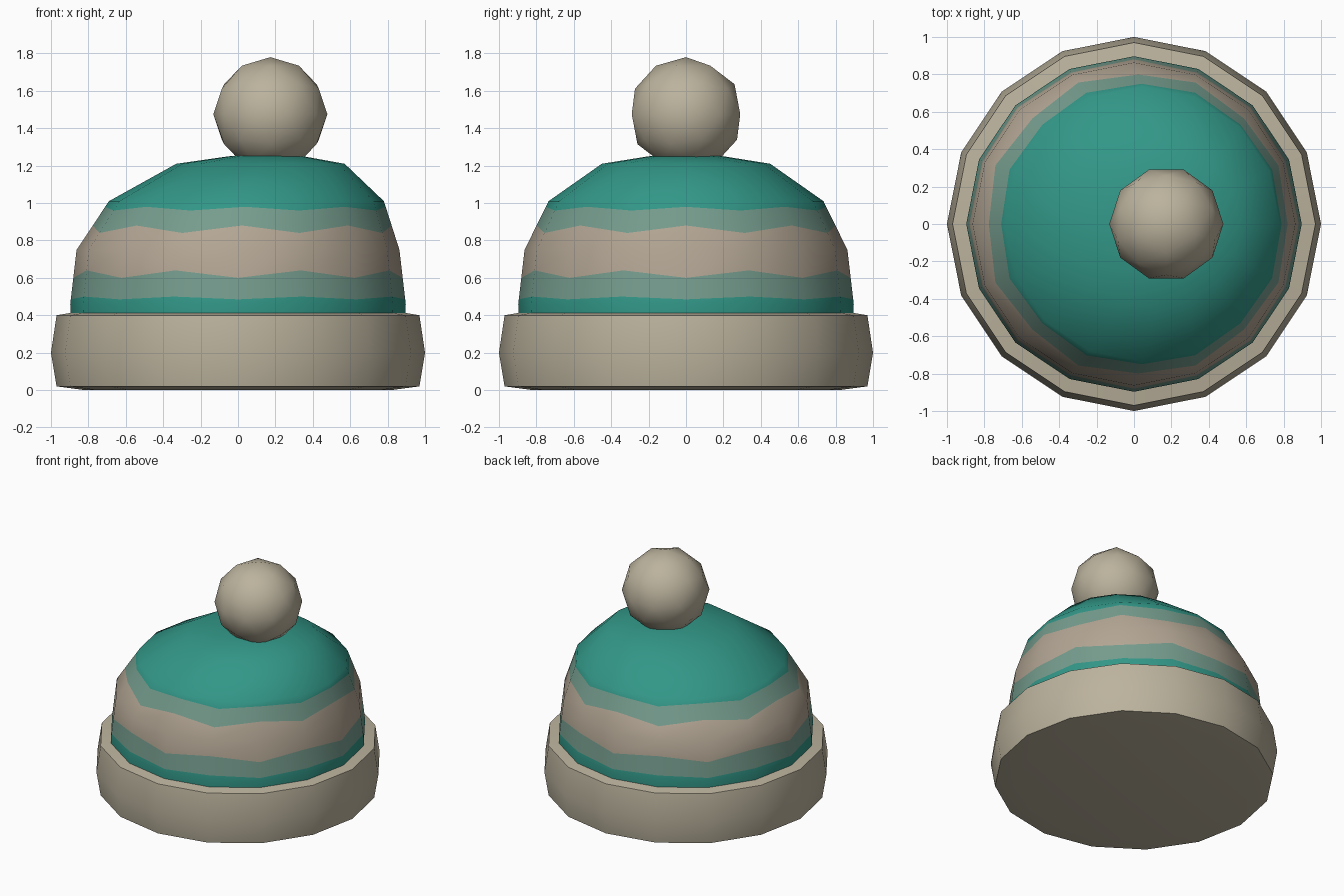
import bpy, bmesh, math
from mathutils import Matrix

if "Cube" in bpy.data.objects:
    bpy.data.objects.remove(bpy.data.objects["Cube"], do_unlink=True)

SIDES = 16


def material(name, color):
    m = bpy.data.materials.new(name)
    m.use_nodes = True
    m.diffuse_color = (*color, 1)
    m.node_tree.nodes["Principled BSDF"].inputs["Base Color"].default_value = (*color, 1)
    return m


cream = material("cream wool", (0.50, 0.45, 0.34))
oat = material("oat stripe", (0.45, 0.38, 0.295))
sage = material("sage stripe", (0.18, 0.335, 0.27))
teal = material("teal wool", (0.032, 0.31, 0.245))


def finish(bm, name, mats, angle):
    bmesh.ops.recalc_face_normals(bm, faces=bm.faces)
    mesh = bpy.data.meshes.new(name)
    bm.to_mesh(mesh)
    bm.free()
    for m in mats:
        mesh.materials.append(m)
    obj = bpy.data.objects.new(name, mesh)
    bpy.context.collection.objects.link(obj)
    bpy.ops.object.select_all(action='DESELECT')
    bpy.context.view_layer.objects.active = obj
    obj.select_set(True)
    bpy.ops.object.shade_smooth_by_angle(angle=math.radians(angle))


def loft(bm, rings, colors):
    """Bridge rings; each ring gives (radius, x shift, z) for a column."""
    loops = []
    for ring in rings:
        loop = []
        for i in range(SIDES):
            r, cx, z = ring(i)
            a = math.tau * i / SIDES
            loop.append(bm.verts.new((cx + r * math.cos(a), r * math.sin(a), z)))
        loops.append(loop)
    for k, (a, b) in enumerate(zip(loops, loops[1:])):
        for i in range(SIDES):
            j = (i + 1) % SIDES
            bm.faces.new((a[i], a[j], b[j], b[i])).material_index = colors[k]
    return loops


# Folded brim
bm = bmesh.new()
brim = [(0.82, 0, 0), (0.97, 0, 0.02), (1, 0, 0.2), (0.97, 0, 0.4), (0.85, 0, 0.42)]
loops = loft(bm, [lambda i, p=p: p for p in brim], [0] * 4)
bm.faces.new(loops[0])
finish(bm, "brim", [cream], 70)

# Crown leaning to one side: radius, x shift, height
PROFILE = [(0.895, 0, 0.4), (0.897, 0, 0.46), (0.863, 0, 0.75),
           (0.735, 0.045, 1.01), (0.45, 0.12, 1.21), (0.2, 0.15, 1.25)]


def at_height(z):
    for a, b in zip(PROFILE, PROFILE[1:]):
        if z <= b[2]:
            t = (z - a[2]) / (b[2] - a[2])
            return tuple(p + (q - p) * t for p, q in zip(a, b))
    return PROFILE[-1]


# Stripe edges zigzag between even and odd columns
HEIGHTS = [(0.4, 0.4), (0.46, 0.46), (0.485, 0.5), (0.6, 0.64), (0.75, 0.75),
           (0.88, 0.84), (0.98, 0.96), (1.01, 1.01), (1.21, 1.21), (1.25, 1.25)]
bm = bmesh.new()
loops = loft(bm, [lambda i, h=h: at_height(h[i % 2]) for h in HEIGHTS],
             [0, 0, 1, 2, 2, 1, 0, 0, 0])
tip = bm.verts.new((0.16, 0, 1.26))
for i in range(SIDES):
    bm.faces.new((loops[-1][i], loops[-1][(i + 1) % SIDES], tip))
finish(bm, "crown", [teal, sage, oat], 80)

# Bobble on top
bm = bmesh.new()
turn = Matrix.Translation((0.173, 0, 1.475)) @ Matrix.Rotation(math.radians(-18), 4, 'Z')
bmesh.ops.create_icosphere(bm, subdivisions=2, radius=0.305, matrix=turn)
finish(bm, "bobble", [cream], 60)
